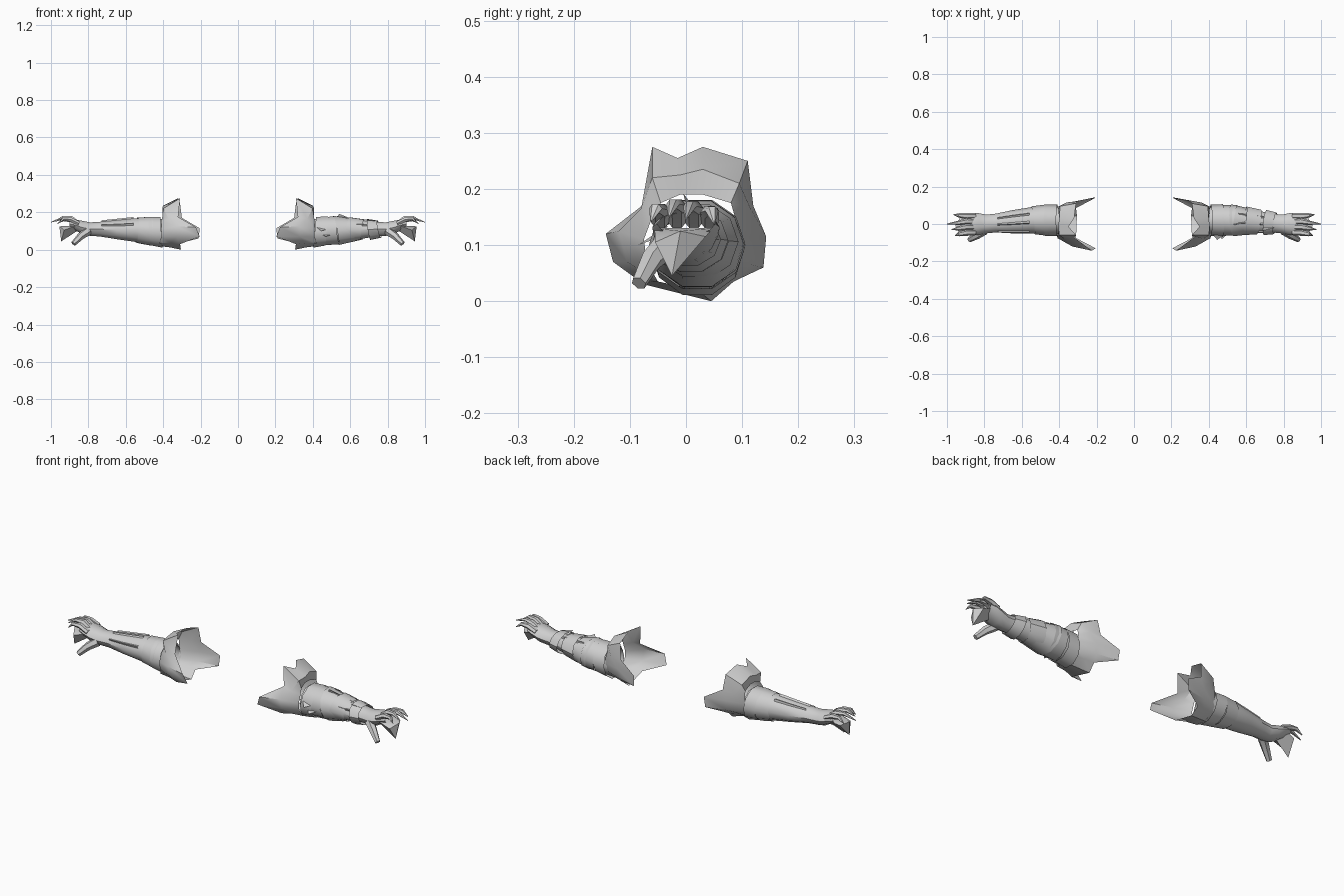
import bpy, math
from mathutils import Vector

if "Cube" in bpy.data.objects:
    bpy.data.objects.remove(bpy.data.objects["Cube"])

grey = bpy.data.materials.new("light grey")
grey.diffuse_color = (0.62, 0.62, 0.62, 1)
grey.use_nodes = True
grey.node_tree.nodes["Principled BSDF"].inputs["Base Color"].default_value = grey.diffuse_color


def make(name, verts, faces, side, angle=40):
    """Mesh object, mirrored across x when side is -1."""
    if side < 0:
        faces = [tuple(reversed(f)) for f in faces]
    me = bpy.data.meshes.new(name)
    me.from_pydata([(side * x, y, z) for x, y, z in verts], [], faces)
    me.materials.append(grey)
    ob = bpy.data.objects.new(name, me)
    bpy.context.collection.objects.link(ob)
    bpy.ops.object.select_all(action='DESELECT')
    ob.select_set(True)
    bpy.context.view_layer.objects.active = ob
    bpy.ops.object.shade_smooth_by_angle(angle=math.radians(angle))
    return ob


def loft(name, rings, side, closed_ends=False, angle=40):
    """Skin closed rings that share one point count."""
    n = len(rings[0])
    verts = [p for r in rings for p in r]
    faces = [(i * n + j, i * n + (j + 1) % n, (i + 1) * n + (j + 1) % n, (i + 1) * n + j)
             for i in range(len(rings) - 1) for j in range(n)]
    if closed_ends:
        faces.append(tuple(reversed(range(n))))
        faces.append(tuple(range(len(verts) - n, len(verts))))
    return make(name, verts, faces, side, angle)


# arm sections: x, centre y, centre z, half width, half height
ARM = [(.40, .02, .092, .072, .075), (.47, .02, .100, .074, .070),
       (.55, .02, .105, .070, .066), (.65, .012, .107, .062, .053),
       (.74, .005, .110, .050, .041), (.79, .0, .110, .050, .038),
       (.83, .0, .118, .058, .038), (.87, .0, .132, .060, .030),
       (.90, .0, .138, .052, .020)]


def section(x):
    for a, b in zip(ARM, ARM[1:]):
        if x <= b[0]:
            t = (x - a[0]) / (b[0] - a[0])
            return [p + (q - p) * t for p, q in zip(a, b)]
    return ARM[-1]


def ring(x, grow=0.0, tilt=0.0, phase=0.0, n=10):
    _, cy, cz, ry, rz = section(x)
    return [(x + tilt * math.sin(a + phase), cy + (ry + grow) * math.cos(a), cz + (rz + grow) * math.sin(a))
            for a in (2 * math.pi * k / n for k in range(n))]


def taper(name, path, radii, side, flat=1.0, n=6):
    """Tapered limb along a path, such as a finger."""
    pts = [Vector(p) for p in path]
    rings = []
    for i, p in enumerate(pts):
        d = (pts[min(i + 1, len(pts) - 1)] - pts[max(i - 1, 0)]).normalized()
        u = d.cross(Vector((0, 0, 1))).normalized()
        v = u.cross(d)
        rings.append([tuple(p + radii[i] * (u * math.cos(a) + v * flat * math.sin(a)))
                      for a in (2 * math.pi * k / n for k in range(n))])
    loft(name, rings, side, True)


# flared elbow guard: inner, middle and rim point for each column
GUARD = [((.42, .02, .02), (.36, .03, .012), (.305, .045, .0)),
         ((.42, -.05, .035), (.36, -.06, .035), (.31, -.075, .03)),
         ((.41, -.07, .07), (.33, -.105, .07), (.205, -.13, .07)),
         ((.41, -.075, .11), (.33, -.12, .125), (.225, -.143, .12)),
         ((.41, -.06, .15), (.37, -.08, .165), (.32, -.072, .175)),
         ((.405, -.045, .175), (.40, -.06, .22), (.31, -.06, .275)),
         ((.40, -.01, .19), (.405, -.01, .225), (.35, -.015, .255)),
         ((.40, .03, .19), (.40, .03, .235), (.32, .03, .275)),
         ((.405, .08, .175), (.395, .095, .21), (.31, .11, .25)),
         ((.41, .09, .14), (.36, .115, .165), (.30, .12, .17)),
         ((.41, .09, .11), (.32, .12, .115), (.205, .143, .115)),
         ((.41, .085, .07), (.32, .115, .065), (.21, .138, .06)),
         ((.42, .07, .04), (.36, .075, .04), (.31, .085, .035))]

# wraps: start x, end x, growth at each end, tilt, phase
WRAPS = {-1: [(.41, .475, .012, .010, .006, 0), (.465, .54, .010, .004, .010, 2)],
         1: [(.41, .475, .012, .012, .008, 0), (.465, .54, .008, .012, .014, 2),
             (.525, .61, .014, .006, .016, 3.5), (.59, .67, .010, .006, .014, 1),
             (.70, .755, .012, .008, .012, 2.5)]}

# finger: base y, tip y, tip x, lift
FINGERS = [(-.046, -.062, .955, .0), (-.016, -.030, .975, .008),
           (.014, .0, 1.0, .004), (.042, .050, .965, -.004)]

for side, label in ((-1, "left"), (1, "right")):
    loft(label + "_forearm", [ring(s[0]) for s in ARM], side)
    loft(label + "_elbow_guard", [[c[i] for c in GUARD] for i in range(3)], side)

    for i, (x0, x1, g0, g1, tilt, ph) in enumerate(WRAPS[side]):
        loft(f"{label}_wrap_{i}", [ring(x0, g0, tilt, ph), ring(x1, g1, tilt, ph)], side)

    # clawed fingers
    for i, (y0, y1, x1, lift) in enumerate(FINGERS):
        ym = (y0 + y1) / 2
        taper(f"{label}_finger_{i}",
              [(.85, y0, .14), (.895, y0, .162 + lift), (.935, ym, .165 + lift), (x1, y1, .143 + lift)],
              (.016, .017, .012, .002), side, .8)

    # thumb with a blunt end
    taper(label + "_thumb", [(.80, -.035, .10), (.84, -.062, .073), (.88, -.084, .032)],
          (.024, .020, .014), side)

    # pointed palm plate
    make(label + "_palm_plate",
         [(.86, -.056, .13), (.87, .048, .13), (.93, .035, .115), (.945, -.025, .045),
          (.93, -.055, .105), (.86, -.01, .10), (.955, -.01, .125)],
         [(0, 4, 6), (0, 6, 1), (1, 6, 2), (6, 4, 3), (6, 3, 2), (0, 5, 3, 4), (5, 1, 2, 3)], side)

# raised cords along the forearms
for side, label in ((-1, "left"), (1, "right")):
    for k, ang in enumerate((60, 100, 150)):
        a = math.radians(ang)
        rows = []
        for x in (.56, .64, .73):
            _, cy, cz, ry, rz = section(x)
            rows.append([(x, cy + (ry + g) * math.cos(a + o), cz + (rz + g) * math.sin(a + o))
                         for o, g in ((-.12, -.003), (0, .006), (.12, -.003))])
        loft(f"{label}_cord_{k}", rows, side)

# loose cloth points on the wrapped arm
FLAPS = [((.53, .0, .172), (.62, .02, .160), (.54, -.005, .192)),
         ((.42, -.055, .12), (.48, -.057, .11), (.445, -.085, .10)),
         ((.45, -.055, .08), (.50, -.055, .08), (.47, -.080, .07)),
         ((.69, .0, .150), (.75, -.02, .152), (.69, -.035, .162))]
for i, tri in enumerate(FLAPS):
    make(f"cloth_point_{i}", list(tri), [(0, 1, 2)], 1)
